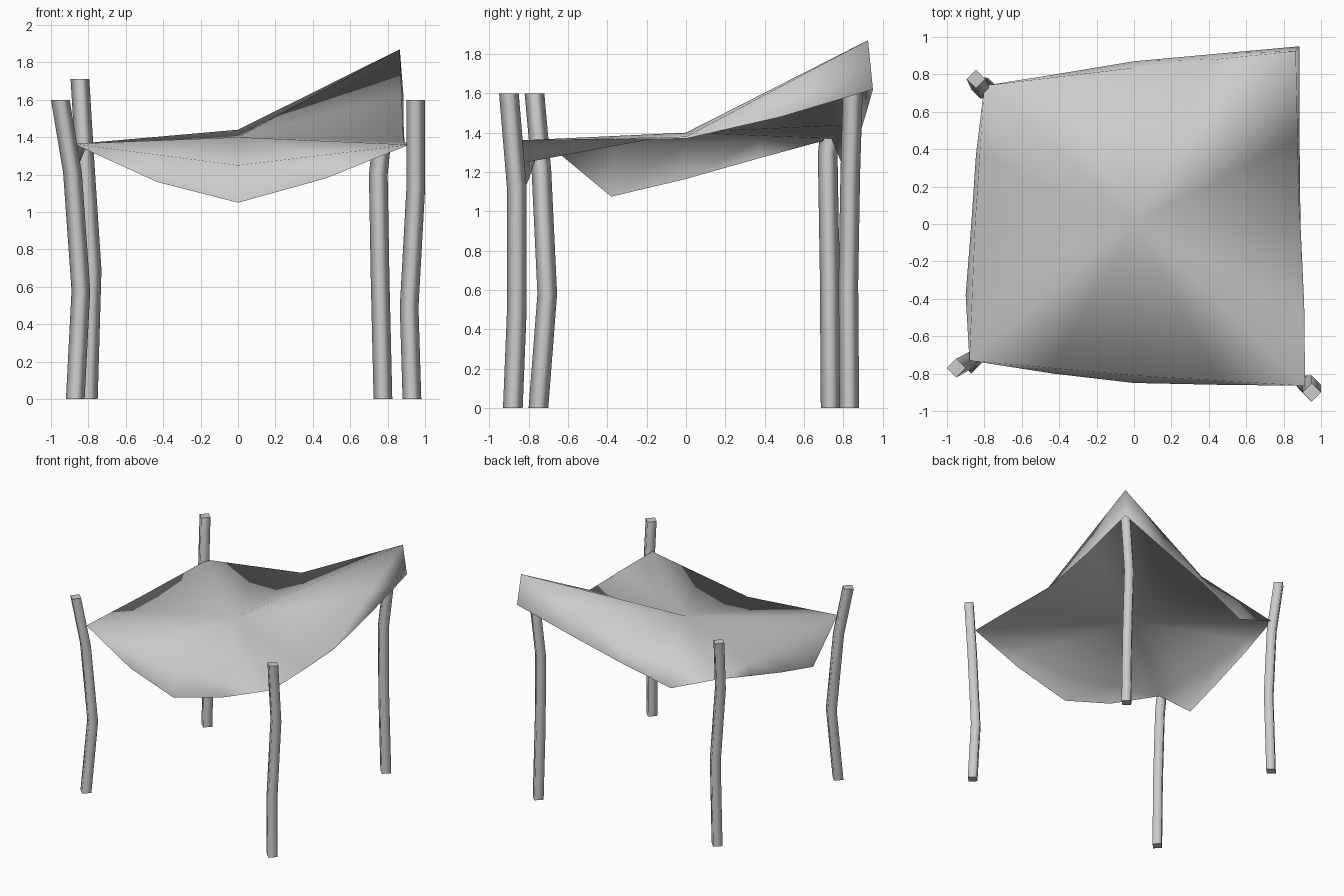
import bpy, bmesh
from mathutils import Vector

if "Cube" in bpy.data.objects:
    bpy.data.objects.remove(bpy.data.objects["Cube"])

# Bent square posts: path points from ground to tip
POSTS = {
    "front_right_post": [(.93, -.88, 0), (.915, -.86, .49), (.95, -.86, 1.12), (.95, -.90, 1.6)],
    "front_left_post": [(-.87, -.75, 0), (-.84, -.705, .58), (-.885, -.735, 1.21), (-.95, -.77, 1.6)],
    "back_left_post": [(-.80, .735, 0), (-.78, .73, .69), (-.82, .72, 1.3), (-.845, .775, 1.71)],
    "back_right_post": [(.775, .83, 0), (.76, .825, .63), (.75, .835, 1.2), (.80, .85, 1.68)],
}


def finish(bm, name):
    bmesh.ops.recalc_face_normals(bm, faces=bm.faces)
    mesh = bpy.data.meshes.new(name)
    bm.to_mesh(mesh)
    bm.free()
    obj = bpy.data.objects.new(name, mesh)
    bpy.context.collection.objects.link(obj)
    return obj


def post(name, path, r=.05):
    bm = bmesh.new()
    offsets = [Vector(o) for o in ((r, 0, 0), (0, r, 0), (-r, 0, 0), (0, -r, 0))]
    rings = [[bm.verts.new(Vector(p) + o) for o in offsets] for p in path]
    for a, b in zip(rings, rings[1:]):
        for i in range(4):
            j = (i + 1) % 4
            bm.faces.new((a[i], a[j], b[j], b[i])).smooth = True
    bm.faces.new(rings[0][::-1])
    bm.faces.new(rings[-1])
    finish(bm, name)


for name, path in POSTS.items():
    post(name, path)

# Canopy fold line: corners and edge middles, anticlockwise from front left
FOLD = [(-.88, -.73, 1.365), (0, -.81, 1.25), (.915, -.865, 1.36), (.885, 0, 1.38),
        (.865, .925, 1.87), (0, .835, 1.44), (-.80, .74, 1.37), (-.85, 0, 1.355)]
# Hem of the hanging flaps, four points per side
HEM = [(-.88, -.73, 1.365), (-.43, -.80, 1.16), (0, -.85, 1.05), (.47, -.86, 1.18),
       (.915, -.865, 1.36), (.91, -.43, 1.365), (.89, 0, 1.37), (.885, .48, 1.48),
       (.885, .95, 1.62), (.44, .91, 1.48), (0, .87, 1.35), (-.42, .80, 1.22),
       (-.80, .74, 1.37), (-.845, .37, 1.27), (-.87, 0, 1.165), (-.90, -.38, 1.075)]

fold = []
for i, p in enumerate(FOLD):
    a, b = Vector(p), Vector(FOLD[(i + 1) % 8])
    fold += [a, (a + b) / 2]

bm = bmesh.new()
centre = bm.verts.new((0, 0, 1.40))
top = [bm.verts.new(p) for p in fold]
hem = [bm.verts.new(p) for p in HEM]
for i in range(16):
    j = (i + 1) % 16
    bm.faces.new((centre, top[i], top[j]))
    bm.faces.new((top[i], hem[i], hem[j], top[j]))
bmesh.ops.remove_doubles(bm, verts=bm.verts, dist=.002)
for f in bm.faces:
    f.smooth = True
finish(bm, "canopy_cloth")
